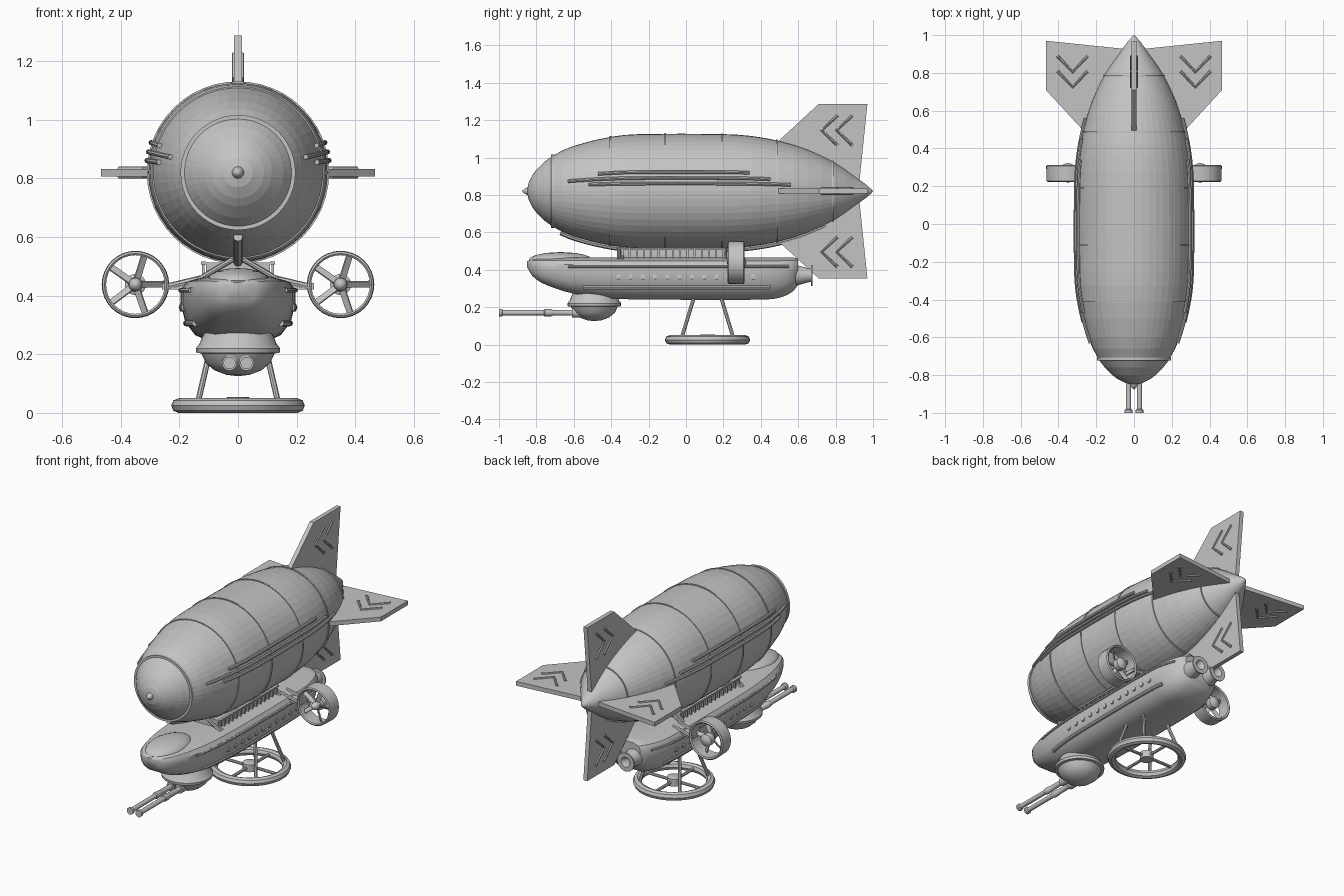
import bpy, bmesh, math
from mathutils import Matrix, Vector

if "Cube" in bpy.data.objects:
    bpy.data.objects.remove(bpy.data.objects["Cube"])

grey = bpy.data.materials.new("plain_grey")
grey.use_nodes = True
grey.diffuse_color = (0.55, 0.55, 0.55, 1)
grey.node_tree.nodes["Principled BSDF"].inputs["Base Color"].default_value = grey.diffuse_color

AXIS_Z = 0.82
ALONG_Y = Matrix.Rotation(-math.pi / 2, 4, "X")
SIDES = (("left", 1), ("right", -1))


def add_mesh(name, mesh, smooth=False):
    ob = bpy.data.objects.new(name, mesh)
    bpy.context.collection.objects.link(ob)
    mesh.materials.clear()
    mesh.materials.append(grey)
    if smooth:
        bpy.ops.object.select_all(action="DESELECT")
        ob.select_set(True)
        bpy.context.view_layer.objects.active = ob
        bpy.ops.object.shade_smooth_by_angle(angle=math.radians(35))
    return ob


def finish(name, bm, matrix=Matrix(), smooth=False):
    bm.transform(matrix)
    bmesh.ops.recalc_face_normals(bm, faces=bm.faces)
    mesh = bpy.data.meshes.new(name)
    bm.to_mesh(mesh)
    bm.free()
    return add_mesh(name, mesh, smooth)


def box(name, centre, size, turn=Matrix()):
    bm = bmesh.new()
    bmesh.ops.create_cube(bm, size=1, matrix=Matrix.Diagonal((*size, 1)))
    return finish(name, bm, Matrix.Translation(centre) @ turn)


def lathe(name, profile, centre, turn=Matrix(), steps=24, smooth=True):
    """Spin (height, radius) points about an axis."""
    bm = bmesh.new()
    vs = [bm.verts.new((r, 0, h)) for h, r in profile]
    es = [bm.edges.new(p) for p in zip(vs, vs[1:])]
    bmesh.ops.spin(bm, geom=vs + es, cent=(0, 0, 0), axis=(0, 0, 1),
                   angle=math.tau, steps=steps)
    bmesh.ops.remove_doubles(bm, verts=bm.verts, dist=0.0003)
    return finish(name, bm, Matrix.Translation(centre) @ turn, smooth)


def tube(name, points, radius, closed=False, smooth=True):
    cu = bpy.data.curves.new(name, "CURVE")
    cu.dimensions = "3D"
    cu.bevel_depth, cu.bevel_resolution, cu.use_fill_caps = radius, 2, True
    sp = cu.splines.new("POLY")
    sp.points.add(len(points) - 1)
    for p, co in zip(sp.points, points):
        p.co = (*co, 1)
    sp.use_cyclic_u = closed
    tmp = bpy.data.objects.new(name + "_path", cu)
    mesh = bpy.data.meshes.new_from_object(tmp)
    bpy.data.objects.remove(tmp)
    return add_mesh(name, mesh, smooth)


def spread(a, b, n):
    return [a + (b - a) * i / (n - 1) for i in range(n)]


def spline(table, y):
    """Smooth interpolation of table rows keyed by their first value."""
    y = min(max(y, table[0][0]), table[-1][0])
    i = next(k for k in range(len(table) - 1) if y <= table[k + 1][0])

    def slope(k, c):
        a, b = table[max(k - 1, 0)], table[min(k + 1, len(table) - 1)]
        return (b[c] - a[c]) / (b[0] - a[0])
    p, q = table[i], table[i + 1]
    h = q[0] - p[0]
    t = (y - p[0]) / h
    return [p[c] * (1 + 2 * t) * (1 - t) ** 2 + q[c] * t * t * (3 - 2 * t)
            + h * t * (1 - t) * (slope(i, c) * (1 - t) - slope(i + 1, c) * t)
            for c in range(1, len(p))]


def stations(table, n):
    ys = [p[0] + (q[0] - p[0]) * k / n for p, q in zip(table, table[1:]) for k in range(n)]
    return ys + [table[-1][0]]


# Gas envelope
ENVELOPE = [(-.85, 0), (-.84, .05), (-.80, .115), (-.72, .185), (-.6, .242), (-.4, .291),
            (-.25, .305), (.2, .305), (.35, .295), (.5, .268), (.65, .222), (.8, .15),
            (.9, .08), (.97, .03), (1, 0)]


def env_r(y):
    return max(spline(ENVELOPE, y)[0], 0)


lathe("envelope", [(y, env_r(y)) for y in stations(ENVELOPE, 2)], (0, 0, AXIS_Z),
      ALONG_Y, 48, smooth=False)
lathe("nose_cap", [(-.878, 0), (-.865, .012), (-.85, .02), (-.83, .022)], (0, 0, AXIS_Z), ALONG_Y)
lathe("tail_cap", [(.94, .03), (.965, .026), (.985, .018), (1, 0)], (0, 0, AXIS_Z), ALONG_Y)


def env_ring(name, y, r, half):
    R = env_r(y)
    lathe(name, [(y - half, R - .02), (y - half, R + r), (y + half, R + r), (y + half, R - .02)],
          (0, 0, AXIS_Z), ALONG_Y, 48)


env_ring("front_band", -.715, .008, .008)
for i, y in enumerate((-.405, -.112, .19, .485, .785)):
    env_ring(f"seam_{i}", y, .004, .004)


def env_point(y, angle, lift):
    r = env_r(y) + lift
    return (r * math.cos(angle), y, AXIS_Z + r * math.sin(angle))


# Trim rods on the envelope flanks and the belly keel
for side, s in SIDES:
    for i, (a, y0, y1) in enumerate(((19, -.47, .34), (13, -.63, .45), (7.5, -.52, .56))):
        pts = [env_point(y, math.radians(a), .006) for y in spread(y0, y1, 24)]
        tube(f"{side}_flank_rod_{i}", [(s * x, y, z) for x, y, z in pts], .009)
tube("belly_keel", [env_point(y, -math.pi / 2, .006) for y in spread(-.67, .75, 32)], .016)

# Four tail fins with raised chevrons
for i, name in enumerate(("top", "left", "bottom", "right")):
    turn = Matrix.Translation((0, 0, AXIS_Z)) @ Matrix.Rotation(i * math.pi / 2, 4, "Y")
    bm = bmesh.new()
    outline = [(.48, .255), (.71, .467), (.97, .467), (.925, .03)]
    face = bm.faces.new([bm.verts.new((-.013, y, r)) for y, r in outline])
    ext = bmesh.ops.extrude_face_region(bm, geom=[face])["geom"]
    bmesh.ops.translate(bm, vec=(.026, 0, 0),
                        verts=[v for v in ext if isinstance(v, bmesh.types.BMVert)])
    finish(name + "_fin", bm, turn)
    for side, s in SIDES:
        for k, y in enumerate((.725, .805)):
            pts = [(s * .013, y + .085, .405), (s * .013, y, .325), (s * .013, y + .085, .245)]
            tube(f"{name}_fin_chevron_{side}_{k}", [turn @ Vector(p) for p in pts], .008)

# Gondola hull: y, half width, bottom, top
HULL = [(-.85, .02, .415, .445), (-.82, .08, .365, .455), (-.75, .125, .32, .462),
        (-.6, .168, .272, .465), (-.4, .19, .246, .465), (-.1, .196, .24, .465),
        (.4, .19, .24, .465), (.5, .17, .25, .465), (.57, .14, .283, .465), (.6, .11, .32, .46)]
SECTION = [(.45, 0), (.75, .12), (.92, .32), (1, .6), (1, .8), (.9, .92), (.6, 1)]
bm = bmesh.new()
rings = []
for y in stations(HULL, 3):
    w, lo, hi = spline(HULL, y)
    half = [(w * u, y, lo + (hi - lo) * v) for u, v in SECTION]
    loop = half + [(-x, yy, z) for x, yy, z in reversed(half)]
    rings.append([bm.verts.new(p) for p in loop])
for a, b in zip(rings, rings[1:]):
    for k in range(len(a)):
        n = (k + 1) % len(a)
        bm.faces.new((a[k], a[n], b[n], b[k]))
bm.faces.new(rings[0])
bm.faces.new(rings[-1])
finish("gondola_hull", bm, smooth=True)


def hull_x(y, z):
    w, lo, hi = spline(HULL, y)
    v = min(max((z - lo) / (hi - lo), 0), 1)
    for (u0, v0), (u1, v1) in zip(SECTION, SECTION[1:]):
        if v <= v1:
            return w * (u0 + (u1 - u0) * (v - v0) / (v1 - v0))
    return w * SECTION[-1][0]


bm = bmesh.new()
bmesh.ops.create_uvsphere(bm, u_segments=24, v_segments=12, radius=1)
finish("canopy", bm, Matrix.Translation((0, -.67, .452)) @ Matrix.Diagonal((.105, .17, .042, 1)), True)

for side, s in SIDES:
    # Hull rails and portholes
    for name, z, y0, y1, r in (("upper", .418, -.63, .55, .008), ("lower", .306, -.55, .45, .011)):
        tube(f"{side}_{name}_rail", [(s * hull_x(y, z), y, z) for y in spread(y0, y1, 24)], r)
    for i, y in enumerate(spread(-.36, .36, 12)):
        lathe(f"{side}_porthole_{i}", [(-.01, .014), (.005, .014), (.01, 0)],
              (s * hull_x(y, .36), y, .36), Matrix.Rotation(s * math.pi / 2, 4, "Y"), 12)
    # Deck railing and struts up to the envelope
    for i, y in enumerate(spread(-.34, .2, 15)):
        box(f"{side}_deck_slat_{i}", (s * .118, y, .488), (.008, .01, .05))
    box(side + "_deck_rail", (s * .118, -.07, .512), (.016, .57, .01))
    for i, y in enumerate((-.36, -.34, .21, .23)):
        tube(f"{side}_hanger_{i}", [(s * .135, y, .455), (0, y, .535)], .009)
    # Stern exhaust
    lathe(side + "_exhaust", [(.53, .055), (.6, .052), (.66, .036), (.668, .036), (.668, .056),
                              (.675, .056), (.675, .03), (.64, 0)], (s * .065, 0, .37), ALONG_Y)
box("deck_platform", (0, -.07, .485), (.22, .56, .055))

# Ducted propellers
for side, s in SIDES:
    c = Vector((s * .35, .268, .438))
    lathe(side + "_duct", [(-.04, .1), (-.045, .106), (-.04, .113), (.04, .115), (.045, .108),
                           (.04, .1), (-.04, .1)], c, ALONG_Y, 32)
    lathe(side + "_hub", [(-.05, 0), (-.045, .012), (-.03, .022), (0, .024), (.005, .036),
                          (.04, .036), (.05, .02), (.055, 0)], c, ALONG_Y)
    for i in range(5):
        turn = Matrix.Rotation(i * math.tau / 5 + .3, 4, "Y")
        twist = Matrix.Rotation(math.radians(35), 4, "Z")
        box(f"{side}_blade_{i}", c + turn @ Vector((0, -.01, .06)), (.024, .006, .09), turn @ twist)
    box(side + "_engine_arm", (s * .215, .268, .432), (.09, .07, .022))
    for i, y in enumerate((.24, .296)):
        tube(f"{side}_engine_strut_{i}", [(s * .12, y, .46), (s * .245, y, .43)], .011)

# Chin turret with twin guns
lathe("turret", [(.125, 0), (.13, .04), (.145, .08), (.17, .11), (.203, .125), (.205, .142),
                 (.22, .144), (.235, .132), (.265, .12), (.28, .11)], (0, -.49, 0), steps=28)
for side, s in SIDES:
    lathe(side + "_gun", [(-1, 0), (-1, .021), (-.985, .021), (-.98, .014), (-.76, .014),
                          (-.755, .019), (-.72, .019), (-.715, .016), (-.61, .016), (-.61, .026),
                          (-.5, .026)], (s * .029, 0, .17), ALONG_Y, 16)

# Landing ring with hub, spokes and legs
RING_Y = .115
tube("landing_ring", [(.203 * math.cos(i * math.tau / 40), RING_Y + .203 * math.sin(i * math.tau / 40), .025)
                      for i in range(40)], .025, closed=True)
lathe("landing_hub", [(.008, 0), (.008, .04), (.052, .04), (.055, .034), (.055, 0)], (0, RING_Y, 0))
for i in range(4):
    a = i * math.pi / 2
    tube(f"landing_spoke_{i}", [(0, RING_Y, .028),
                                (.2 * math.cos(a), RING_Y + .2 * math.sin(a), .028)], .009)
for side, s in SIDES:
    for name, top, foot in (("front", .045, -.025), ("rear", .185, .255)):
        tube(f"{side}_{name}_leg", [(s * .085, top, .26), (s * .138, foot, .03)], .01)
